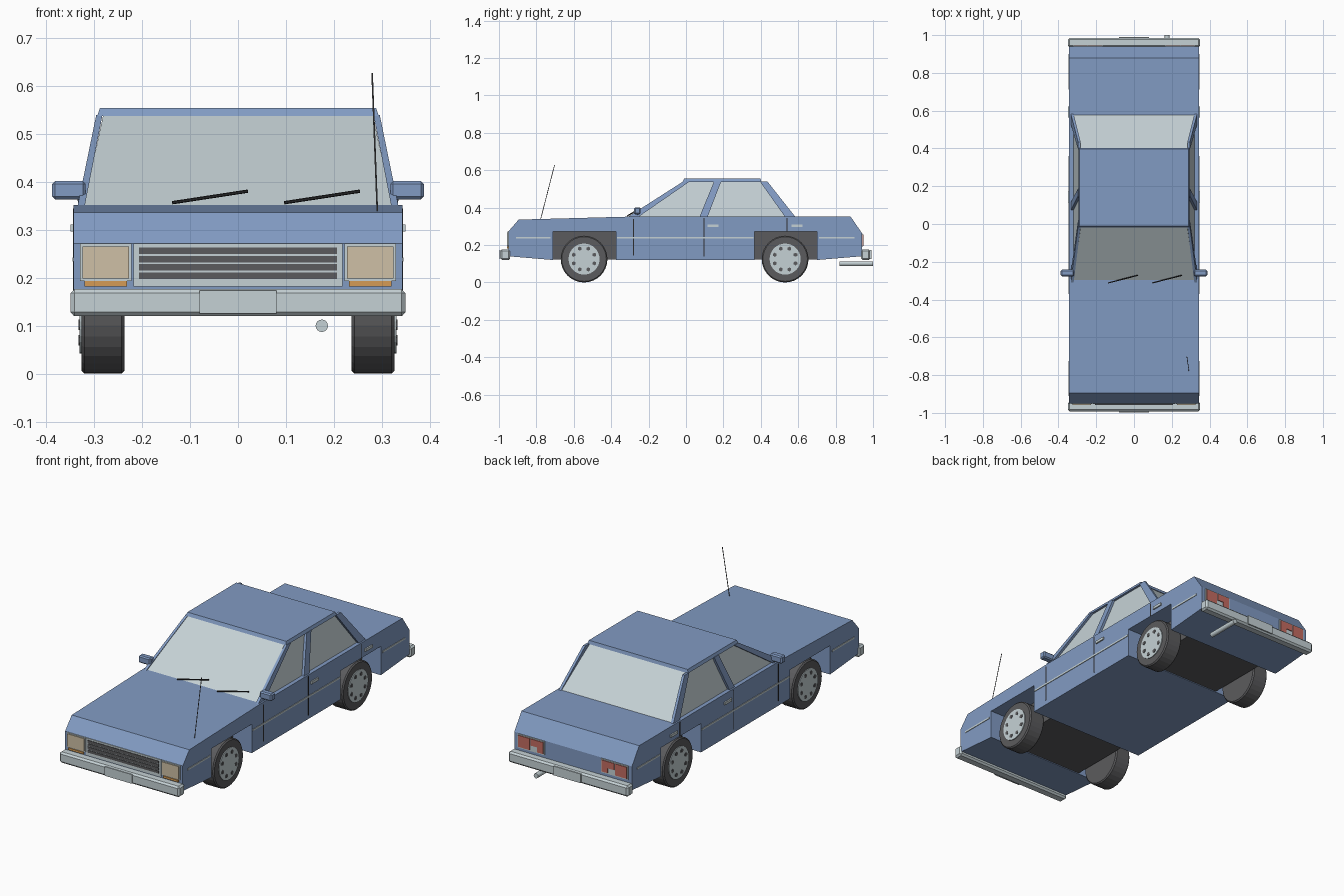
import bpy, bmesh, math
from mathutils import Vector

if "Cube" in bpy.data.objects:
    bpy.data.objects.remove(bpy.data.objects["Cube"])


def material(name, rgb):
    m = bpy.data.materials.new(name)
    m.diffuse_color = (*rgb, 1)
    m.use_nodes = True
    m.node_tree.nodes["Principled BSDF"].inputs["Base Color"].default_value = m.diffuse_color
    return m


BLUE = material("blue paint", (.222, .328, .545))
PALE = material("pale glass and chrome", (.56, .64, .665))
DARK = material("dark rubber", (.105, .105, .11))
BLACK = material("black", (.025, .025, .027))
CREAM = material("cream lamp", (.62, .53, .38))
AMBER = material("amber lamp", (.66, .33, .09))
RED = material("red lamp", (.55, .15, .12))


def finish(name, bm, mat):
    bmesh.ops.recalc_face_normals(bm, faces=bm.faces[:])
    me = bpy.data.meshes.new(name)
    bm.to_mesh(me)
    bm.free()
    me.materials.append(mat)
    ob = bpy.data.objects.new(name, me)
    bpy.context.collection.objects.link(ob)
    return ob


def hexa(name, low, high, mat):
    """Solid between two matching quads."""
    bm = bmesh.new()
    a = [bm.verts.new(p) for p in low]
    b = [bm.verts.new(p) for p in high]
    bm.faces.new(a)
    bm.faces.new(b[::-1])
    for i in range(4):
        j = (i + 1) % 4
        bm.faces.new((a[i], a[j], b[j], b[i]))
    return finish(name, bm, mat)


def box(name, x, y, z, mat, bevel=0):
    x, y, z = sorted(x), sorted(y), sorted(z)
    ring = [(x[0], y[0]), (x[1], y[0]), (x[1], y[1]), (x[0], y[1])]
    ob = hexa(name, [(*p, z[0]) for p in ring], [(*p, z[1]) for p in ring], mat)
    if bevel:
        m = ob.modifiers.new("bevel", 'BEVEL')
        m.width, m.segments = bevel, 1
    return ob


def rod(name, p, q, r, mat, sides=8):
    p, q = Vector(p), Vector(q)
    bm = bmesh.new()
    bmesh.ops.create_cone(bm, cap_ends=True, segments=sides, radius1=r, radius2=r,
                          depth=(q - p).length)
    rot = (q - p).to_track_quat('Z', 'Y').to_matrix().to_4x4()
    bmesh.ops.transform(bm, matrix=rot, verts=bm.verts[:])
    bmesh.ops.translate(bm, vec=(p + q) / 2, verts=bm.verts[:])
    return finish(name, bm, mat)


# Lower body: side profile with wheel notches, extruded across the width
W = .343
profile = [(-.95, .14), (-.71, .12), (-.71, .272), (-.375, .272), (-.375, .12),
           (.365, .12), (.365, .272), (.70, .272), (.70, .12), (.94, .14),
           (.94, .265), (.88, .352), (-.30, .352), (-.895, .336), (-.95, .272)]
bm = bmesh.new()
face = bm.faces.new([bm.verts.new((-W, y, z)) for y, z in profile])
ext = bmesh.ops.extrude_face_region(bm, geom=[face])
bmesh.ops.translate(bm, vec=(2 * W, 0, 0),
                    verts=[v for v in ext['geom'] if isinstance(v, bmesh.types.BMVert)])
finish("body", bm, BLUE)

# Dark wells between the wheels
box("front_wheel_well", (-.232, .232), (-.715, -.37), (.124, .28), DARK)
box("rear_wheel_well", (-.232, .232), (.36, .705), (.124, .28), DARK)


# Cabin glass and roof
def rect(x, y0, y1, z):
    return [(-x, y0, z), (x, y0, z), (x, y1, z), (-x, y1, z)]


hexa("cabin_glass", rect(.322, -.30, .58, .35), rect(.281, -.01, .395, .542), PALE)
hexa("roof", rect(.294, -.018, .403, .538), rect(.288, -.01, .398, .555), BLUE)

# Pillars: bottom y range, top y range
pillars = {"front_pillar": (-.312, -.255, -.015, .02),
           "middle_pillar": (.072, .115, .15, .188),
           "rear_pillar": (.53, .585, .395, .435)}
for s in (-1, 1):
    for name, (b0, b1, t0, t1) in pillars.items():
        hexa(name,
             [(s * .320, b0, .35), (s * .335, b0, .35), (s * .335, b1, .35), (s * .320, b1, .35)],
             [(s * .283, t0, .54), (s * .296, t0, .54), (s * .296, t1, .54), (s * .283, t1, .54)],
             BLUE)

# Wheels with hub caps and ring of dark holes
for s in (-1, 1):
    for y in (-.545, .53):
        tyre = rod("tyre", (s * .237, y, .125), (s * .327, y, .125), .125, DARK, 32)
        m = tyre.modifiers.new("bevel", 'BEVEL')
        m.width, m.segments = .006, 1
        m.limit_method, m.angle_limit = 'ANGLE', math.radians(40)
        rod("hub_cap", (s * .32, y, .125), (s * .331, y, .125), .083, PALE, 32)
        for k in range(8):
            a = math.pi * (k + .5) / 4
            cy, cz = y + .06 * math.cos(a), .125 + .06 * math.sin(a)
            rod("hub_hole", (s * .328, cy, cz), (s * .333, cy, cz), .011, DARK, 6)

# Bumpers with plates
for name, y0, y1, yp in (("front", -.94, -.992, -.998), ("rear", .935, .985, .991)):
    box(name + "_bumper", (-.35, .35), (y0, y1), (.12, .177), PALE, .009)
    box(name + "_plate", (-.08, .08), (y1, yp), (.126, .174), PALE)

# Grille with dark slots
box("grille", (-.218, .218), (-.945, -.954), (.182, .272), PALE)
for k in range(4):
    z = .198 + .0172 * k
    box("grille_slot", (-.207, .207), (-.95, -.957), (z, z + .0135), DARK)

# Lamps on both sides
for s in (-1, 1):
    box("headlamp_frame", (s * .222, s * .33), (-.945, -.954), (.194, .272), PALE)
    box("headlamp", (s * .228, s * .325), (-.95, -.958), (.199, .266), CREAM)
    box("indicator", (s * .232, s * .32), (-.945, -.957), (.182, .193), AMBER)
    box("tail_lamp_frame", (s * .165, s * .322), (.935, .944), (.19, .263), PALE)
    box("outer_tail_lamp", (s * .25, s * .317), (.94, .948), (.196, .257), RED)
    box("inner_tail_lamp", (s * .17, s * .244), (.94, .948), (.222, .257), RED)
    box("lower_tail_lamp", (s * .17, s * .206), (.94, .948), (.196, .222), RED)

# Side trim, door gaps, handles and mirrors
for s in (-1, 1):
    for y in ((-.91, -.725), (-.37, .36), (.712, .90)):
        box("side_trim", (s * .34, s * .346), y, (.234, .243), PALE)
    for y, z in ((-.28, (.145, .34)), (.097, (.14, .345)), (.54, (.272, .345))):
        box("door_gap", (s * .34, s * .3442), (y - .003, y + .003), z, BLACK)
    for y in (.115, .565):
        box("door_handle", (s * .34, s * .35), (y, y + .058), (.297, .311), PALE)
    box("mirror", (s * .318, s * .388), (-.277, -.242), (.364, .402), BLUE, .006)
    rod("mirror_arm", (s * .325, -.262, .345), (s * .332, -.26, .375), .006, BLUE, 6)

# Wipers, aerial and exhaust
for x in (-.137, .097):
    rod("wiper", (x, -.312, .357), (x + .157, -.272, .381), .0035, BLACK, 6)
rod("aerial", (.291, -.778, .335), (.28, -.703, .627), .0018, DARK, 6)
rod("exhaust", (.175, .82, .10), (.175, 1.0, .10), .013, PALE, 16)
